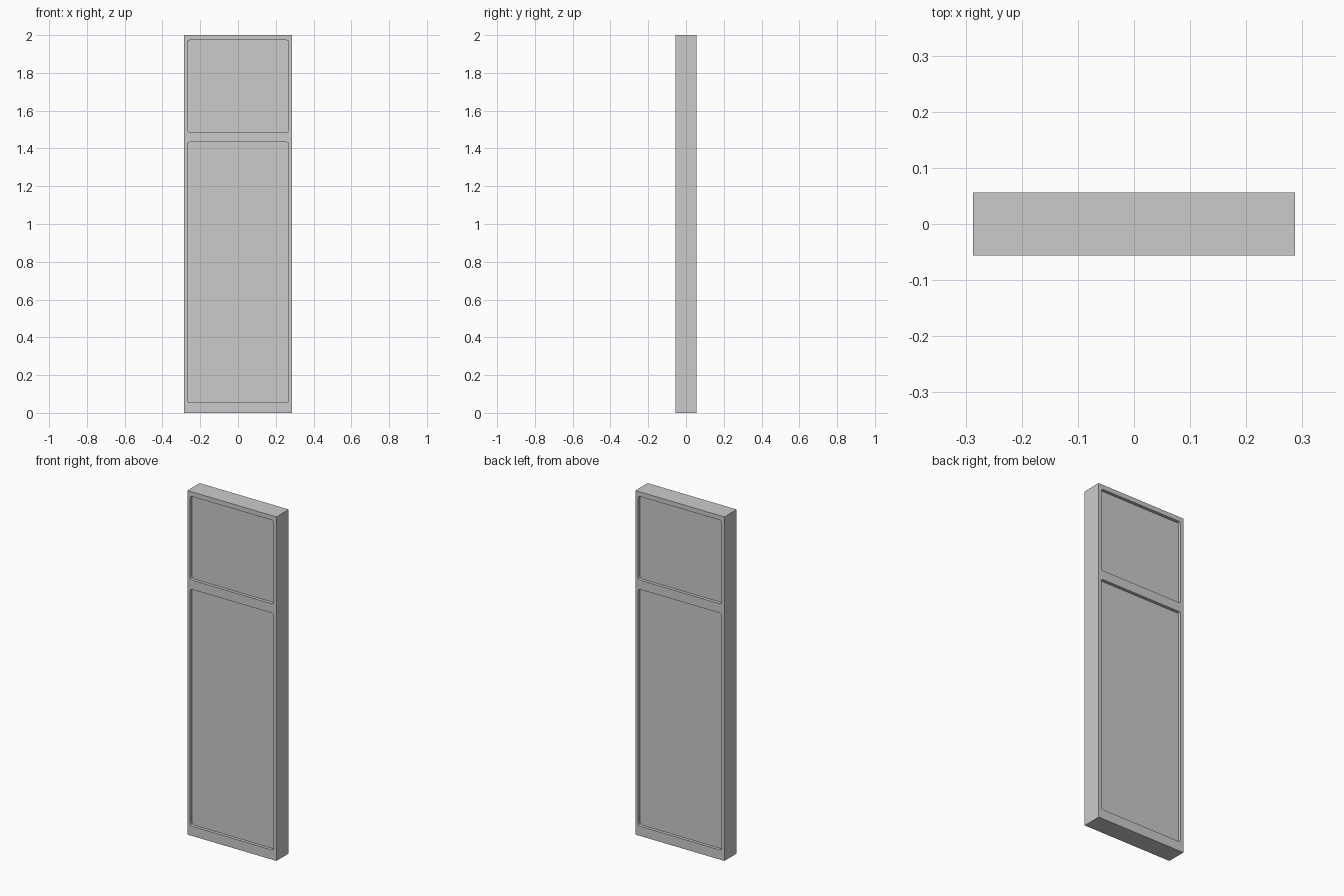
import bpy, bmesh

if "Cube" in bpy.data.objects:
    bpy.data.objects.remove(bpy.data.objects["Cube"])

W, D, H = 0.573, 0.113, 2.0      # overall door size
RECESS = 0.018                   # panel depth on each face
PANEL_X = 0.268                  # half width of the panels
PANELS = [(0.056, 1.433), (1.487, 1.973)]   # lower and upper z ranges


def box(name, lo, hi, corner=0.0):
    """Box between two corners; optionally rounds the edges running along y."""
    bm = bmesh.new()
    bmesh.ops.create_cube(bm, size=1.0)
    for v in bm.verts:
        v.co = [lo[i] if v.co[i] < 0 else hi[i] for i in range(3)]
    if corner:
        edges = [e for e in bm.edges
                 if abs(e.verts[0].co.y - e.verts[1].co.y) > 1e-4]
        bmesh.ops.bevel(bm, geom=edges, offset=corner, segments=4,
                        profile=0.5, affect='EDGES')
    bmesh.ops.recalc_face_normals(bm, faces=bm.faces)
    mesh = bpy.data.meshes.new(name)
    bm.to_mesh(mesh)
    bm.free()
    obj = bpy.data.objects.new(name, mesh)
    bpy.context.collection.objects.link(obj)
    return obj


# Door slab
door = box("door_slab", (-W / 2, -D / 2, 0), (W / 2, D / 2, H))

# Recessed panels, cut into the front and back faces
cutters = []
for side in (-1, 1):
    ys = sorted((side * (D / 2 - RECESS), side * (D / 2 + 0.05)))
    for z0, z1 in PANELS:
        cutter = box("panel_cutter", (-PANEL_X, ys[0], z0),
                     (PANEL_X, ys[1], z1), corner=0.012)
        cutter.hide_render = True
        cutters.append(cutter)
        mod = door.modifiers.new("panel_recess", 'BOOLEAN')
        mod.operation = 'DIFFERENCE'
        mod.solver = 'EXACT'
        mod.object = cutter

# Apply the cuts and clear the helpers
bpy.context.view_layer.objects.active = door
for mod in list(door.modifiers):
    bpy.ops.object.modifier_apply(modifier=mod.name)
for cutter in cutters:
    bpy.data.objects.remove(cutter, do_unlink=True)
